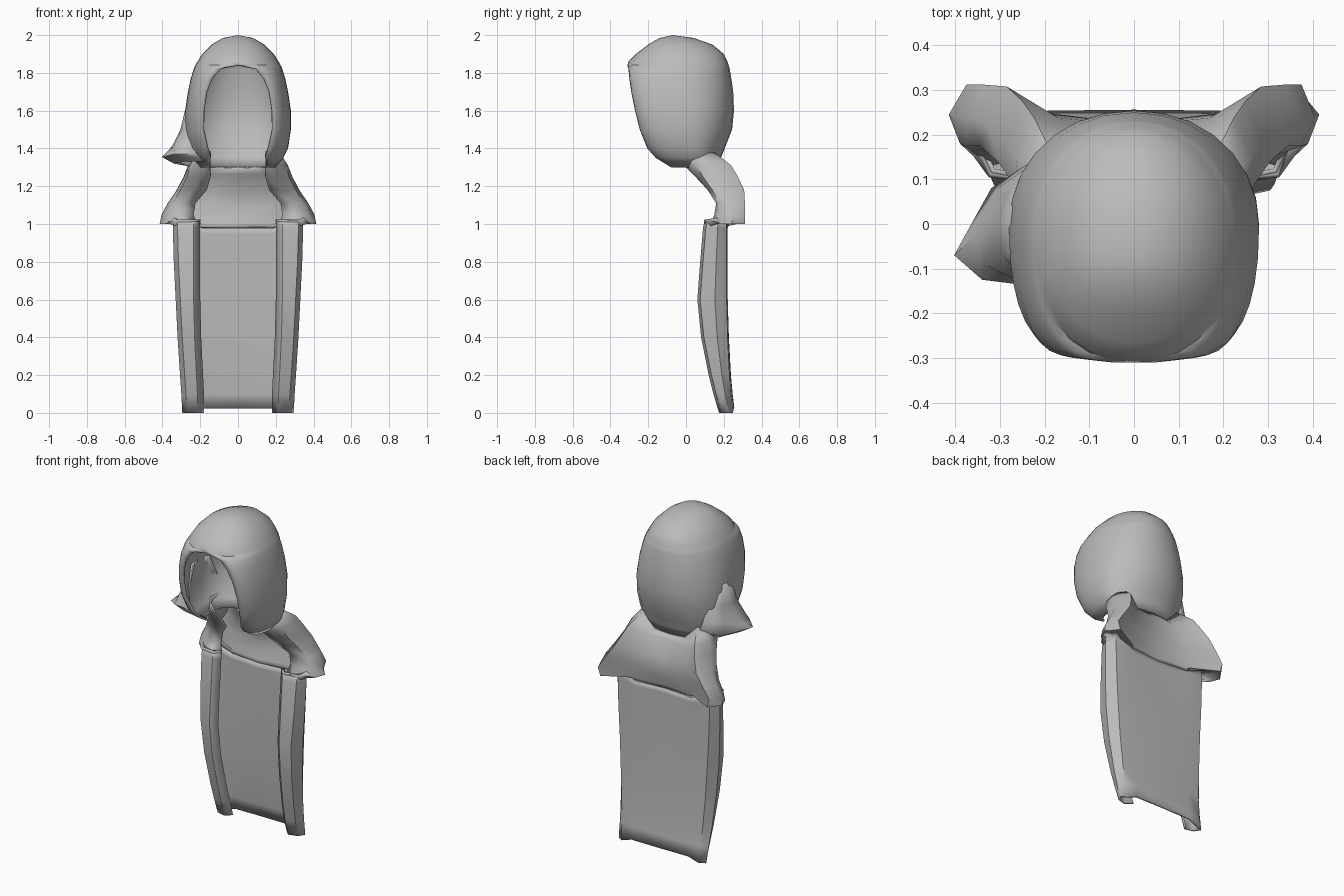
import bpy, bmesh, math

cloth = bpy.data.materials.new("grey_cloth")
cloth.diffuse_color = (0.5, 0.5, 0.5, 1)


def mirror_row(half):
    """Complete a half outline (front edge to back centre) with its mirror."""
    return half + [(-x, y, z) for x, y, z in reversed(half[:-1])]


def loft(name, rows, thickness=0.012, angle=40):
    """Skin a sheet over rows ordered from top to bottom."""
    bm = bmesh.new()
    grid = [[bm.verts.new(p) for p in row] for row in rows]
    for a, b in zip(grid, grid[1:]):
        for j in range(len(a) - 1):
            bm.faces.new((a[j], b[j], b[j + 1], a[j + 1]))
    bmesh.ops.remove_doubles(bm, verts=bm.verts, dist=0.0005)
    me = bpy.data.meshes.new(name)
    bm.to_mesh(me)
    bm.free()
    me.materials.append(cloth)
    ob = bpy.data.objects.new(name, me)
    bpy.context.collection.objects.link(ob)
    bpy.ops.object.select_all(action='DESELECT')
    ob.select_set(True)
    bpy.context.view_layer.objects.active = ob
    bpy.ops.object.shade_smooth_by_angle(angle=math.radians(angle))
    mod = ob.modifiers.new("cloth_thickness", 'SOLIDIFY')
    mod.thickness = thickness
    mod.offset = -1
    return ob


# Hood: height, half opening, half width, front y, widest y, back y
hood_sections = [
    (2.00, 0, 0, -.07, -.07, -.07),
    (1.985, 0, .08, -.14, -.06, .04),
    (1.95, 0, .14, -.20, -.05, .14),
    (1.90, 0, .19, -.265, -.05, .20),
    (1.86, 0, .215, -.305, -.05, .22),
    (1.842, 0, .225, -.31, -.05, .225),
    (1.836, .05, .228, -.31, -.045, .228),
    (1.82, .095, .235, -.305, -.04, .232),
    (1.77, .137, .25, -.30, -.03, .24),
    (1.70, .165, .265, -.29, -.02, .25),
    (1.60, .18, .28, -.27, -.01, .254),
    (1.50, .182, .28, -.245, 0, .244),
    (1.40, .16, .265, -.205, .02, .205),
    (1.35, .145, .24, -.16, .04, .185),
    (1.30, .15, .20, -.08, .06, .17),
]
N = 7


def hood_row(z, opening, w, yf, ym, yb):
    half = []
    for i in range(N):
        t = math.pi / 2 * i / N
        half.append((opening + (w - opening) * math.sin(t) ** .95,
                     ym + (yf - ym) * math.cos(t) ** .9, z))
    for i in range(N):
        t = math.pi / 2 * i / N
        half.append((w * math.cos(t) ** .95, ym + (yb - ym) * math.sin(t) ** .95, z))
    half.append((0, yb, z))
    return mirror_row(half)


loft("hood", [hood_row(*s) for s in hood_sections])

# Windblown flare on one side of the hood, turned under at its hem
flare_rows = [
    [(-.255, .08, 1.62), (-.272, .04, 1.62), (-.276, 0, 1.62), (-.266, -.05, 1.62), (-.25, -.10, 1.62)],
    [(-.235, .13, 1.50), (-.285, .06, 1.50), (-.305, 0, 1.50), (-.295, -.07, 1.50), (-.25, -.12, 1.50)],
    [(-.215, .15, 1.41), (-.305, .08, 1.41), (-.35, -.02, 1.41), (-.335, -.09, 1.42), (-.235, -.14, 1.42)],
    [(-.19, .15, 1.35), (-.32, .08, 1.34), (-.403, -.07, 1.355), (-.34, -.125, 1.37), (-.22, -.14, 1.37)],
    [(-.17, .12, 1.30), (-.26, .07, 1.305), (-.34, -.04, 1.32), (-.29, -.10, 1.33), (-.18, -.12, 1.33)],
]
loft("hood_side_flare", flare_rows, .01, 50)


# Back sheet with folded front borders: half outlines from inner edge to centre
def body_half(z, inner, w, yf, yb, centre, rise=0):
    ys = [(inner, yf + .035), (inner + .035, yf), (w - .025, yf + .015),
          (w, (yf + yb) / 2 + .01), (w - .035, yb - .01), (.19, yb - .004), (0, centre)]
    return [(x, y, z + (rise if i > 4 else 0)) for i, (x, y) in enumerate(ys)]


body_sections = [
    (1.025, .20, .345, .10, .225, .205, -.045),
    (.98, .20, .345, .09, .225, .205, -.03),
    (.80, .20, .34, .075, .225, .21),
    (.60, .20, .33, .06, .225, .218),
    (.40, .195, .32, .08, .23, .227),
    (.20, .185, .307, .12, .24, .238),
    (.10, .18, .30, .145, .25, .247),
    (0, .18, .295, .175, .258, .256, .025),
]
loft("cape", [mirror_row(body_half(*s)) for s in body_sections])

# Shoulder yoke: side height, back height, half outline from front to back centre
yoke = [
    (1.38, 1.30, [(.15, -.05), (.19, -.01), (.22, .05), (.215, .11), (.18, .15), (.10, .155), (0, .17)]),
    (1.31, 1.27, [(.15, -.01), (.20, .01), (.255, .06), (.265, .15), (.225, .24), (.12, .185), (0, .18)]),
    (1.25, 1.22, [(.145, .05), (.21, .055), (.27, .09), (.288, .18), (.25, .275), (.14, .21), (0, .195)]),
    (1.18, 1.16, [(.165, .12), (.24, .115), (.305, .14), (.325, .22), (.285, .308), (.17, .238), (0, .22)]),
    (1.11, 1.10, [(.225, .17), (.29, .16), (.345, .175), (.372, .24), (.335, .312), (.19, .248), (0, .225)]),
    (1.05, 1.04, [(.235, .17), (.31, .15), (.375, .175), (.405, .24), (.375, .313), (.20, .242), (0, .216)]),
    (1.00, 1.00, [(.22, .155), (.325, .13), (.39, .18), (.415, .245), (.36, .312), (.20, .228), (0, .208)]),
]
yoke_rows = [mirror_row([(x, y, zb if i > 4 else z) for i, (x, y) in enumerate(pts)])
             for z, zb, pts in yoke]
yoke_rows.append(mirror_row(body_half(*body_sections[0])))
loft("shoulder_yoke", yoke_rows, .012, 50)
